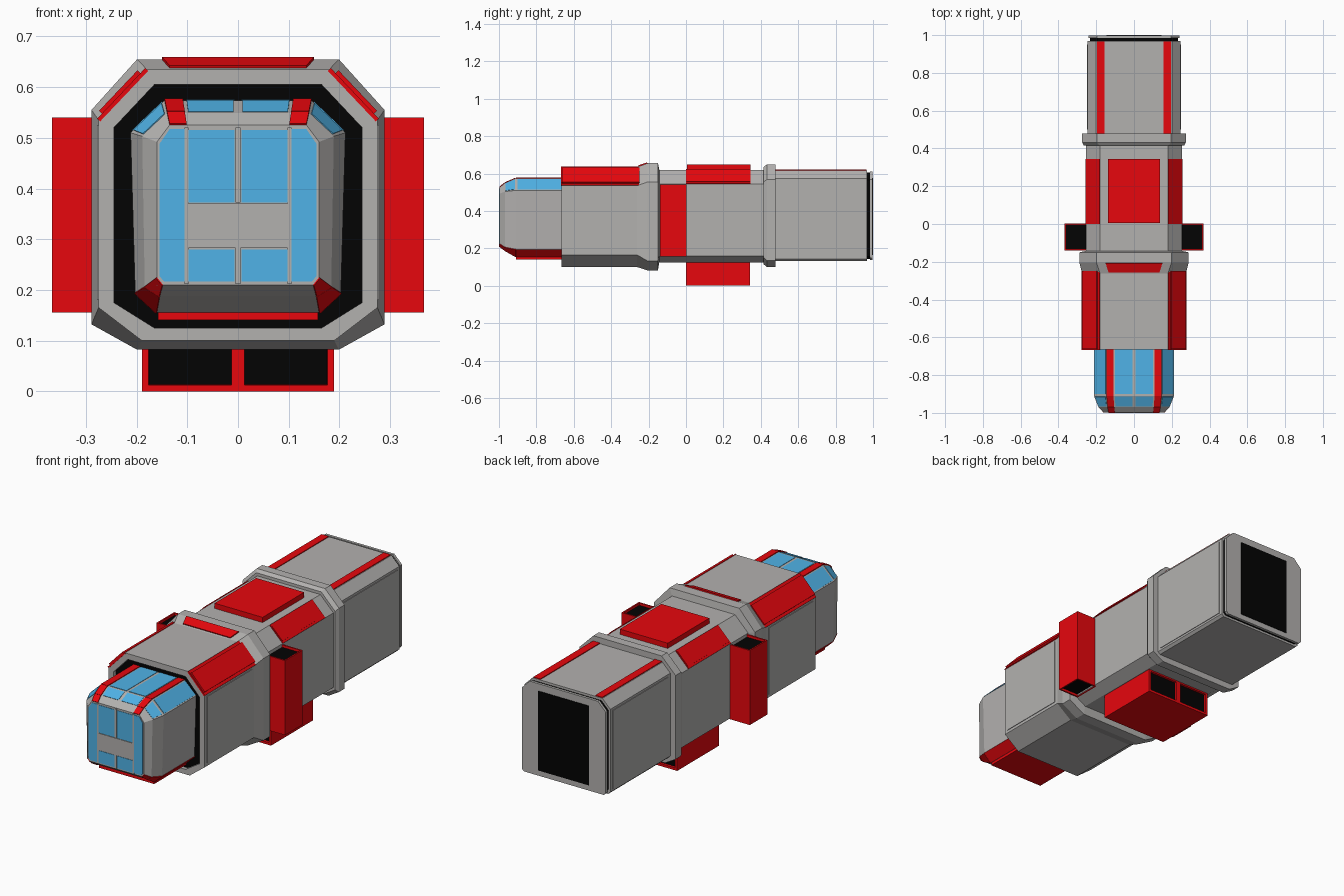
import bpy, bmesh
from mathutils import Vector

if "Cube" in bpy.data.objects:
    bpy.data.objects.remove(bpy.data.objects["Cube"])


def material(name, rgb):
    m = bpy.data.materials.new(name)
    m.diffuse_color = (*rgb, 1)
    m.use_nodes = True
    m.node_tree.nodes["Principled BSDF"].inputs["Base Color"].default_value = m.diffuse_color
    return m


RED = material("red", (0.8, 0.002, 0.004))
BLACK = material("black", (0.001, 0.001, 0.001))
BLUE = material("glass_blue", (0.08, 0.45, 0.8))
GREY = material("hull_grey", (0.45, 0.44, 0.43))


def finish(name, bm, mats=(), mirror=False):
    bmesh.ops.recalc_face_normals(bm, faces=bm.faces)
    me = bpy.data.meshes.new(name)
    bm.to_mesh(me)
    bm.free()
    ob = bpy.data.objects.new(name, me)
    bpy.context.collection.objects.link(ob)
    for m in mats or (GREY,):
        me.materials.append(m)
    if mirror:
        ob.modifiers.new("mirror", 'MIRROR')
    return ob


def loft(name, sections, mats=()):
    """Skin (y, half profile) sections; each half profile runs top to bottom."""
    bm = bmesh.new()
    rings = []
    for y, half in sections:
        pts = half + [(-x, z) for x, z in reversed(half)]
        rings.append([bm.verts.new((x, y, z)) for x, z in pts])
    n = len(rings[0])
    for a, b in zip(rings, rings[1:]):
        for i in range(n):
            bm.faces.new((a[i], a[(i + 1) % n], b[(i + 1) % n], b[i]))
    bm.faces.new(rings[0])
    bm.faces.new(rings[-1])
    return finish(name, bm, mats)


def plate(name, corners, mats=(), t=0.004, mirror=True):
    """Flat panel centred on a polygon, standing out by t on both sides."""
    bm = bmesh.new()
    pts = [Vector(c) for c in corners]
    n = (pts[1] - pts[0]).cross(pts[2] - pts[0]).normalized() * t
    lo = [bm.verts.new(p - n) for p in pts]
    hi = [bm.verts.new(p + n) for p in pts]
    bm.faces.new(lo)
    bm.faces.new(hi)
    for i in range(len(pts)):
        j = (i + 1) % len(pts)
        bm.faces.new((lo[i], lo[j], hi[j], hi[i]))
    return finish(name, bm, mats, mirror)


def patch(q, u0, u1, v0, v1):
    """Sub-quad of q: u runs q0 to q1, v runs q0 to q3."""
    q = [Vector(c) for c in q]
    at = lambda u, v: q[0].lerp(q[1], u).lerp(q[3].lerp(q[2], u), v)
    return [at(u0, v0), at(u1, v0), at(u1, v1), at(u0, v1)]


def box(name, lo, hi, mats=(), mirror=False, axis=None, rim=0.01, depth=0.012):
    """Box; faces along +-axis get a recessed dark opening."""
    bm = bmesh.new()
    bmesh.ops.create_cube(bm, size=1)
    for v in bm.verts:
        v.co = [lo[i] + (v.co[i] + 0.5) * (hi[i] - lo[i]) for i in range(3)]
    bm.normal_update()
    if axis is not None:
        ends = [f for f in bm.faces if abs(f.normal[axis]) > 0.9]
        bmesh.ops.inset_individual(bm, faces=ends, thickness=rim)
        bmesh.ops.inset_individual(bm, faces=ends, thickness=0.0005)
        for f in ends:
            f.material_index = 1
            step = f.normal[axis] * depth
            for v in f.verts:
                v.co[axis] -= step
    return finish(name, bm, mats, mirror)


def octa(hw, z0, z1, top, bottom):
    return [(hw - top[0], z1), (hw, z1 - top[1]), (hw, z0 + bottom[1]), (hw - bottom[0], z0)]


# Hull profiles
MID = octa(0.255, 0.125, 0.62, (0.075, 0.075), (0.06, 0.035))
SLEEVE = octa(0.275, 0.10, 0.635, (0.095, 0.1), (0.085, 0.065))
MOUTH = octa(0.245, 0.125, 0.605, (0.08, 0.085), (0.08, 0.05))
COLLAR = octa(0.289, 0.082, 0.655, (0.09, 0.1), (0.09, 0.05))
RING = octa(0.275, 0.10, 0.648, (0.08, 0.08), (0.06, 0.035))
RING_IN = octa(0.265, 0.115, 0.635, (0.08, 0.08), (0.06, 0.035))
REAR = octa(0.245, 0.132, 0.617, (0.045, 0.045), (0.012, 0.012))
GROOVE = octa(0.234, 0.143, 0.605, (0.04, 0.04), (0.012, 0.012))
CAP = octa(0.24, 0.137, 0.612, (0.045, 0.045), (0.012, 0.012))

# Hull sections
loft("middle_hull", [(-0.2, MID), (0.44, MID)])
loft("rear_ring", [(0.415, RING_IN), (0.432, RING), (0.478, RING)])
loft("rear_hull", [(0.46, REAR), (0.968, REAR)])
loft("rear_groove", [(0.96, GROOVE), (0.99, GROOVE)], [BLACK])
loft("rear_cap", [(0.984, CAP), (0.998, CAP)])
plate("rear_door", [(-0.145, 0.997, 0.165), (0.145, 0.997, 0.165),
                    (0.145, 0.997, 0.575), (-0.145, 0.997, 0.575)], [BLACK], 0.004, False)
loft("collar", [(-0.262, SLEEVE), (-0.205, COLLAR), (-0.15, COLLAR), (-0.143, MID)])
loft("front_sleeve", [(-0.25, SLEEVE), (-0.665, SLEEVE), (-0.665, MOUTH), (-0.61, MOUTH)])
loft("sleeve_interior", [(-0.645, MOUTH), (-0.60, MOUTH)], [BLACK])


def chamfer(prof, y0, y1):
    (xa, za), (xb, zb) = prof[0], prof[1]
    return [(xa, y0, za), (xb, y0, zb), (xb, y1, zb), (xa, y1, za)]


# Red trim and raised panels
for nm, prof, y0, y1, t in (("sleeve_red_chamfer", SLEEVE, -0.667, -0.245, 0.012),
                            ("middle_red_chamfer", MID, 0.0, 0.345, 0.006)):
    q = chamfer(prof, y0, y1)
    plate(nm + "_base", q, [RED], 0.004)
    plate(nm, patch(q, 0.1, 0.9, 0.01, 0.99), [RED], t)
plate("rear_red_strip", [(0.157, 0.478, 0.617), (0.197, 0.478, 0.617),
                         (0.197, 0.965, 0.617), (0.157, 0.965, 0.617)], [RED], 0.004)
plate("collar_red_trim", [(-0.135, -0.255, 0.639), (0.135, -0.255, 0.639),
                          (0.15, -0.207, 0.656), (-0.15, -0.207, 0.656)], [RED], 0.004, False)
box("roof_block", (-0.137, 0.005, 0.6), (0.137, 0.345, 0.647), [RED])
for nm, x, y0, y1, z0, z1 in (("rear_side_panel", 0.245, 0.50, 0.95, 0.155, 0.56),
                              ("sleeve_side_panel", 0.275, -0.645, -0.28, 0.18, 0.525)):
    plate(nm, [(x, y0, z0), (x, y1, z0), (x, y1, z1), (x, y0, z1)], (), 0.003)

# Side and belly ducts
box("side_duct", (0.245, -0.14, 0.155), (0.367, 0.003, 0.54), [RED, BLACK], True, 2)
box("belly_duct", (0.0, 0.0, 0.0), (0.189, 0.342, 0.13), [RED, BLACK], True, 1, 0.018)

# Cockpit nose, rounded off through three sections
NOSE = [(-0.997, [(0.135, 0.525), (0.16, 0.492), (0.16, 0.225), (0.148, 0.21)]),
        (-0.968, [(0.14, 0.549), (0.189, 0.503), (0.184, 0.207), (0.154, 0.188)]),
        (-0.91, [(0.145, 0.574), (0.212, 0.51), (0.203, 0.195), (0.16, 0.155)]),
        (-0.6, [(0.145, 0.574), (0.212, 0.51), (0.203, 0.195), (0.16, 0.155)])]
loft("nose", NOSE)


def nose_quad(seg, i, j):
    """Face of the nose between sections seg, seg+1 and profile points i, j (-1: centre)."""
    def pt(s, k):
        y, p = NOSE[s]
        return (p[k][0], y, p[k][1]) if k >= 0 else (0, y, p[0][1])
    return [pt(seg, i), pt(seg, j), pt(seg + 1, j), pt(seg + 1, i)]


plate("corner_window", patch(nose_quad(1, 0, 1), 0.08, 0.92, 0.06, 0.93), [BLUE], 0.002)
plate("shoulder_window", patch(nose_quad(2, 0, 1), 0.06, 0.94, 0.03, 1), [BLUE], 0.002)
for seg, part in enumerate(("tip", "corner", "side")):
    plate("lower_red_" + part, nose_quad(seg, 2, 3), [RED], 0.003)
    plate("roof_red_strip_" + part, patch(nose_quad(seg, -1, 0), 0.75, 1, 0, 1), [RED], 0.004)
box("nose_belly", (-0.158, -0.91, 0.141), (0.158, -0.62, 0.16), [RED])

# Windscreen panes
plate("roof_window", patch(nose_quad(2, -1, 0), 0.05, 0.7, 0.03, 1), [BLUE], 0.002)
plate("slope_window", patch(nose_quad(1, -1, 0), 0.06, 0.7, 0.06, 0.95), [BLUE], 0.002)
for nm, z0, z1 in (("upper_window", 0.372, 0.515), ("lower_window", 0.217, 0.28)):
    plate(nm, [(0.007, -0.997, z0), (0.098, -0.997, z0),
               (0.098, -0.997, z1), (0.007, -0.997, z1)], [BLUE], 0.002)
plate("side_window", [(0.106, -0.997, 0.217), (0.146, -0.997, 0.217), (0.155, -0.997, 0.227),
                      (0.155, -0.997, 0.488), (0.135, -0.997, 0.517), (0.106, -0.997, 0.517)],
      [BLUE], 0.002)
# Window frame bars
for nm, x0, x1, z0, z1 in (("centre_bar", -0.005, 0.005, 0.372, 0.52),
                           ("lower_centre_bar", -0.005, 0.005, 0.212, 0.285),
                           ("side_bar", 0.098, 0.106, 0.212, 0.52)):
    box(nm, (x0, -1.0, z0), (x1, -0.99, z1), (), x0 > 0)
box("middle_panel", (-0.1, -1.0, 0.283), (0.1, -0.99, 0.37))
